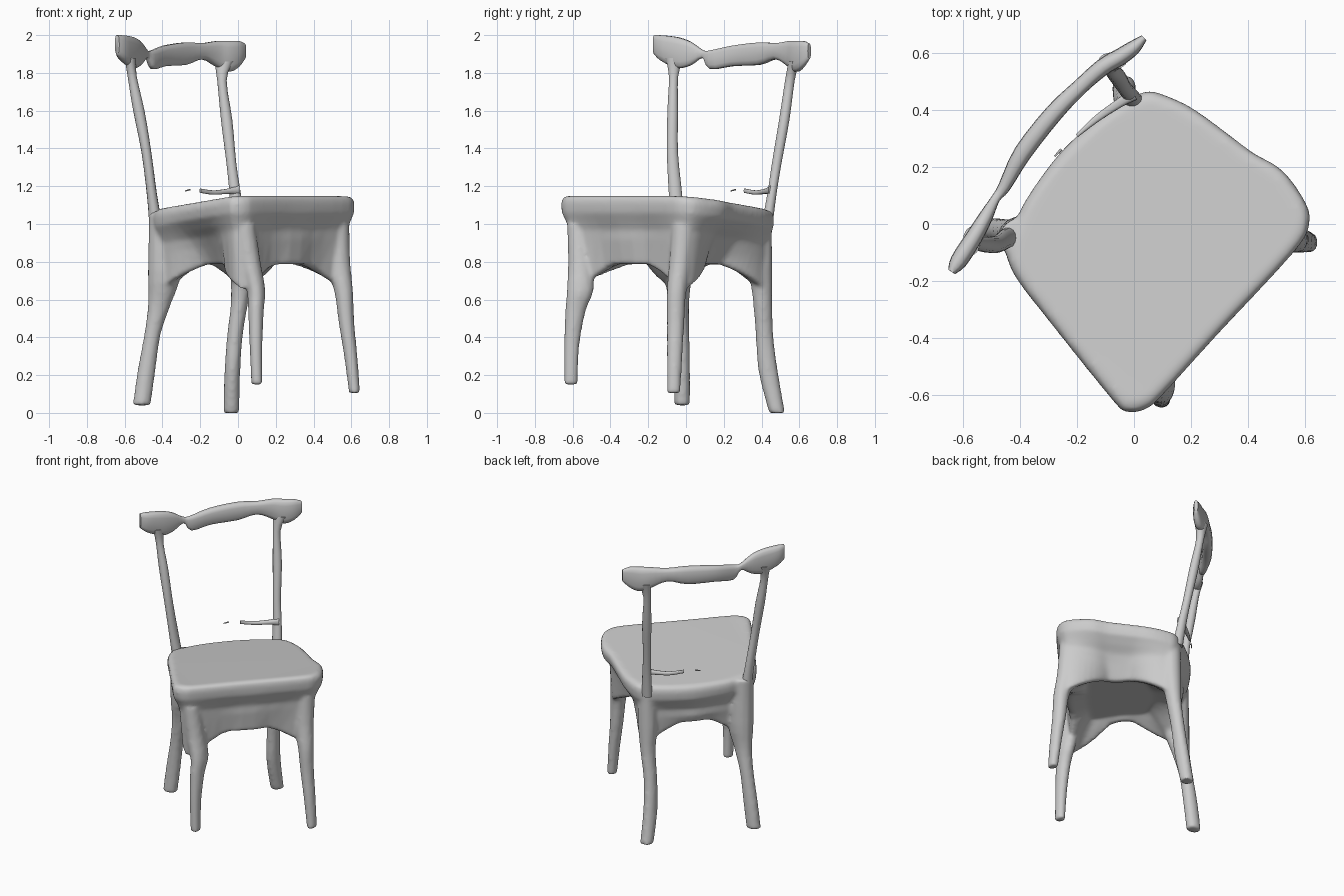
import bpy, bmesh, math
from mathutils import Vector


def loft(bm, rings):
    """Skin a list of equal-length point rings and cap both ends."""
    vs = [[bm.verts.new(p) for p in r] for r in rings]
    n = len(vs[0])
    for a, b in zip(vs, vs[1:]):
        for i in range(n):
            j = (i + 1) % n
            bm.faces.new((a[i], a[j], b[j], b[i]))
    bm.faces.new(vs[0][::-1])
    bm.faces.new(vs[-1])


def spline(pts, steps, closed=False):
    """Catmull-Rom resampling of points of any dimension."""
    n, out = len(pts), []
    get = (lambda i: pts[i % n]) if closed else (lambda i: pts[min(max(i, 0), n - 1)])
    for i in range(n if closed else n - 1):
        p = [get(i + k) for k in (-1, 0, 1, 2)]
        for s in range(steps):
            t = s / steps
            out.append(tuple(0.5 * (2 * b + (c - a) * t + (2 * a - 5 * b + 4 * c - d) * t * t
                                    + (3 * b - a - 3 * c + d) * t ** 3)
                             for a, b, c, d in zip(*p)))
    if not closed:
        out.append(tuple(pts[-1]))
    return out


def pole(bm, stations, sides=14):
    """Upright limb from (x, y, z, rx, ry) stations."""
    loft(bm, [[(x + rx * math.cos(math.tau * i / sides), y + ry * math.sin(math.tau * i / sides), z)
               for i in range(sides)] for x, y, z, rx, ry in spline(stations, 3)])


def strip(bm, stations, steps=3, sides=14):
    """Sideways bar from (x, y, z_low, z_high, half_thickness) stations."""
    st = spline(stations, steps)
    rings = []
    for k, (x, y, lo, hi, t) in enumerate(st):
        a, b = st[max(k - 1, 0)], st[min(k + 1, len(st) - 1)]
        nrm = Vector((b[1] - a[1], a[0] - b[0], 0)).normalized()
        ring = []
        for i in range(sides):
            c, s = math.cos(math.tau * i / sides), math.sin(math.tau * i / sides)
            c, s = (math.copysign(abs(v) ** 0.7, v) for v in (c, s))
            ring.append(Vector((x, y, (lo + hi) / 2 + s * (hi - lo) / 2)) + nrm * c * t)
        rings.append(ring)
    loft(bm, rings)


def finish(bm, name, voxel=None):
    bmesh.ops.recalc_face_normals(bm, faces=bm.faces)
    me = bpy.data.meshes.new(name)
    bm.to_mesh(me)
    bm.free()
    ob = bpy.data.objects.new(name, me)
    bpy.context.collection.objects.link(ob)
    if voxel:
        m = ob.modifiers.new("fuse", 'REMESH')
        m.mode, m.voxel_size, m.use_smooth_shade = 'VOXEL', voxel, True
        m = ob.modifiers.new("soften", 'SMOOTH')
        m.factor, m.iterations = 0.5, 6
    bpy.ops.object.select_all(action='DESELECT')
    ob.select_set(True)
    bpy.context.view_layer.objects.active = ob
    bpy.ops.object.shade_smooth_by_angle(angle=math.radians(50))
    return ob


# Seat cushion and apron: one outline scaled through a profile
outline = [(0.03, 0.462), (0.1, 0.455), (0.2, 0.41), (0.3, 0.34), (0.42, 0.25), (0.52, 0.19),
           (0.6, 0.08), (0.615, 0.0), (0.56, -0.1), (0.3, -0.38), (0.1, -0.6), (0.04, -0.65),
           (-0.02, -0.66), (-0.07, -0.625), (-0.3, -0.34), (-0.42, -0.18), (-0.45, -0.08),
           (-0.42, 0.0), (-0.37, 0.1), (-0.25, 0.26), (-0.1, 0.39)]
corners = [Vector(c) for c in ((-0.45, -0.06), (0.03, 0.46), (0.02, -0.64), (0.6, 0.0))]
centre = Vector((0.08, -0.08))


def seat_z(p):
    return min(1.15, 1.07 + (0.3 - (p.y - p.x) / math.sqrt(2)) * 0.107)


# (scale, height, arch, mid-side inset front/back, mid-side inset left/right)
# Heights of None use the drop below the sloping seat instead
profile = [(0.94, None, 0.0, 0, 0), (0.985, None, 0.012, 0, 0), (1.0, None, 0.04, 0, 0),
           (0.995, None, 0.09, 0, 0.02), (0.96, None, 0.14, 0.02, 0.09),
           (0.94, None, 0.18, 0.04, 0.17), (0.945, None, 0.23, 0.04, 0.25),
           (0.92, 0.79, 0.15, 0.05, 0.35), (0.86, 0.785, 0.13, 0.06, 0.34), (0.5, 0.81, 0, 0, 0.05)]
base = bmesh.new()
ring_pts = [Vector(p) for p in spline(outline, 4, True)]
rings = []
for s, z, fall, inset_fb, inset_lr in profile:
    ring = []
    for p in ring_pts:
        near = max(0, 1 - min((p - c).length for c in corners) / 0.27)
        r = p - centre
        lr = (r.x + r.y) ** 2 / (2 * r.length_squared)      # 1 on the left/right sides
        inset = (inset_lr * lr + inset_fb * (1 - lr)) * (1 - near)
        q = centre + r * (s - inset)
        ring.append((q.x, q.y, seat_z(q) - fall if z is None else z - fall * near ** 1.3))
    rings.append(ring)
loft(base, rings)

# Four tapering legs that flare into the apron
legs = [
    [(-0.51, -0.02, 0.04, 0.048, 0.042), (-0.485, -0.02, 0.22, 0.048, 0.042),
     (-0.452, -0.025, 0.42, 0.044, 0.044), (-0.415, -0.035, 0.58, 0.062, 0.052),
     (-0.39, -0.045, 0.75, 0.088, 0.075), (-0.405, -0.05, 1.06, 0.066, 0.07)],
    [(-0.035, 0.482, 0.0, 0.043, 0.043), (-0.03, 0.435, 0.22, 0.042, 0.052),
     (-0.015, 0.415, 0.42, 0.042, 0.047), (0.01, 0.405, 0.6, 0.047, 0.052),
     (0.02, 0.395, 0.78, 0.062, 0.062), (0.025, 0.4, 1.03, 0.06, 0.055)],
    [(0.1, -0.61, 0.15, 0.03, 0.036), (0.095, -0.605, 0.36, 0.035, 0.042),
     (0.095, -0.585, 0.54, 0.042, 0.055), (0.095, -0.56, 0.65, 0.05, 0.072),
     (0.06, -0.56, 0.8, 0.06, 0.065), (0.03, -0.57, 1.0, 0.06, 0.06)],
    [(0.617, -0.065, 0.105, 0.03, 0.036), (0.597, -0.06, 0.3, 0.036, 0.042),
     (0.574, -0.055, 0.48, 0.042, 0.047), (0.56, -0.05, 0.64, 0.05, 0.052),
     (0.53, -0.03, 0.8, 0.065, 0.06), (0.53, -0.01, 1.0, 0.06, 0.065)],
]
for leg in legs:
    pole(base, leg)
finish(base, "seat_and_legs", 0.012)

# Back posts
bm = bmesh.new()
pole(bm, [(-0.435, -0.045, 1.0, 0.035, 0.035), (-0.455, -0.055, 1.15, 0.027, 0.036),
          (-0.485, -0.072, 1.38, 0.026, 0.03), (-0.525, -0.07, 1.6, 0.03, 0.029),
          (-0.56, -0.066, 1.78, 0.024, 0.025), (-0.57, -0.06, 1.88, 0.03, 0.05)])
finish(bm, "left_back_post")
bm = bmesh.new()
pole(bm, [(0.0, 0.43, 1.0, 0.035, 0.03), (-0.015, 0.455, 1.16, 0.03, 0.025),
          (-0.035, 0.48, 1.32, 0.026, 0.026), (-0.06, 0.52, 1.55, 0.03, 0.028),
          (-0.085, 0.55, 1.76, 0.025, 0.026), (-0.075, 0.572, 1.86, 0.05, 0.03)])
finish(bm, "right_back_post")

# Worn, curved top rail
bm = bmesh.new()
strip(bm, [(-0.64, -0.168, 1.90, 2.0, 0.014), (-0.615, -0.13, 1.865, 2.0, 0.03),
           (-0.56, -0.045, 1.825, 1.99, 0.03), (-0.52, 0.025, 1.84, 1.965, 0.025),
           (-0.485, 0.09, 1.88, 1.92, 0.016), (-0.455, 0.13, 1.82, 1.92, 0.022),
           (-0.39, 0.25, 1.835, 1.945, 0.032), (-0.28, 0.39, 1.842, 1.962, 0.032),
           (-0.19, 0.48, 1.872, 1.958, 0.028), (-0.11, 0.55, 1.83, 1.97, 0.03),
           (-0.05, 0.585, 1.805, 1.97, 0.03), (0.0, 0.62, 1.83, 1.97, 0.025),
           (0.035, 0.653, 1.875, 1.955, 0.012)])
finish(bm, "top_rail")

# Broken lower crossbar and its loose splinter
bm = bmesh.new()
strip(bm, [(0.0, 0.455, 1.155, 1.205, 0.022), (-0.05, 0.425, 1.16, 1.188, 0.016),
           (-0.13, 0.37, 1.155, 1.178, 0.012), (-0.2, 0.31, 1.165, 1.188, 0.006)])
strip(bm, [(-0.255, 0.262, 1.178, 1.186, 0.005), (-0.278, 0.237, 1.172, 1.178, 0.003)])
finish(bm, "broken_crossbar")
